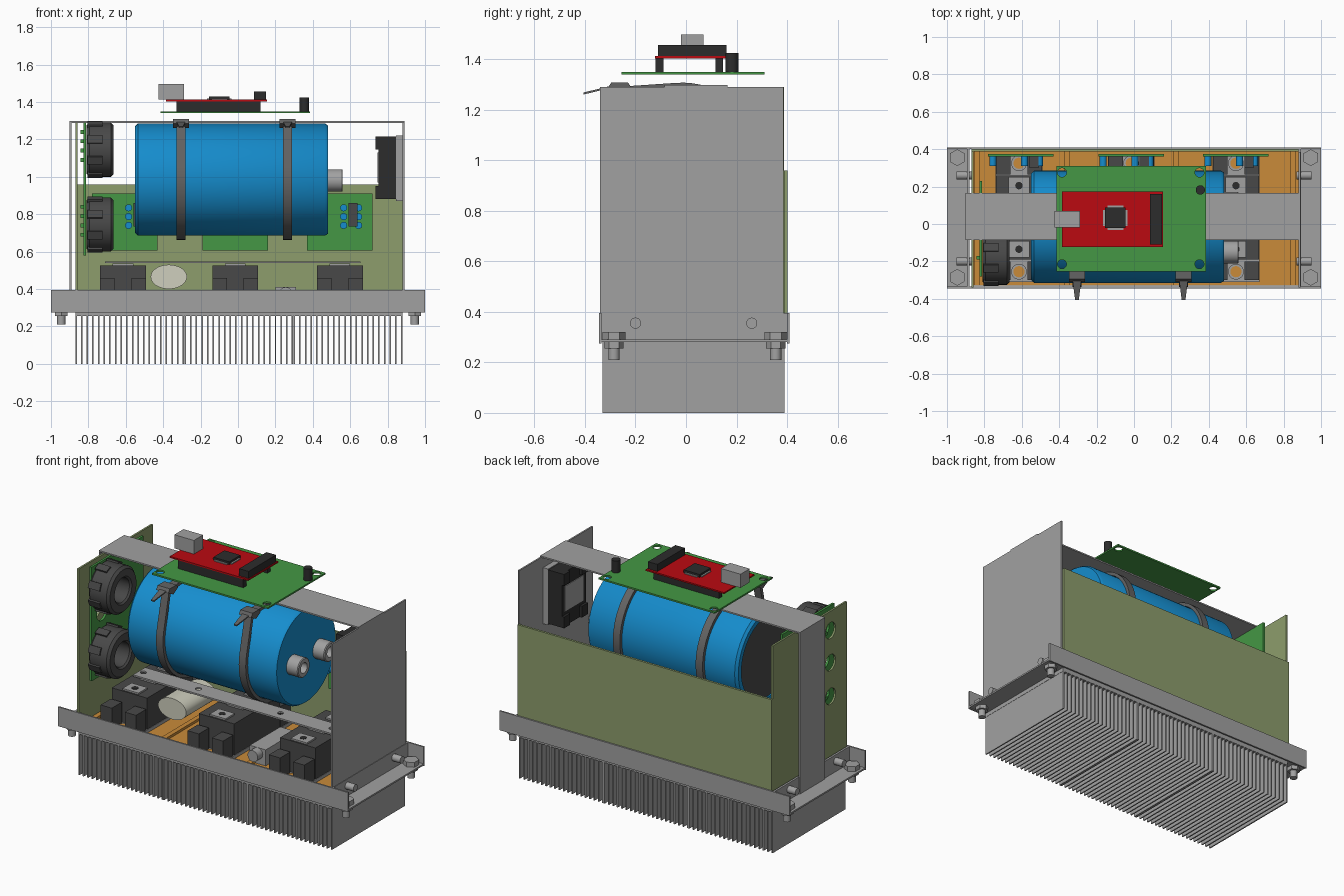
import bpy, bmesh, math
from mathutils import Matrix, Vector

if "Cube" in bpy.data.objects:
    bpy.data.objects.remove(bpy.data.objects["Cube"])


def mat(name, r, g, b):
    m = bpy.data.materials.new(name)
    m.diffuse_color = tuple((c / 255) ** 2.2 for c in (r, g, b)) + (1,)
    m.use_nodes = True
    m.node_tree.nodes["Principled BSDF"].inputs["Base Color"].default_value = m.diffuse_color
    return m


STEEL = mat("steel", 160, 160, 160)
BLACK = mat("black plastic", 48, 48, 48)
DARK = mat("dark plastic", 74, 74, 74)
BAND = mat("tie grey", 100, 100, 100)
BLUE = mat("blue", 28, 140, 205)
OLIVE = mat("olive", 140, 156, 108)
GREEN = mat("green", 70, 150, 70)
RED = mat("red", 185, 18, 24)
COPPER = mat("copper", 200, 138, 60)
CREAM = mat("cream", 205, 205, 188)


def finish(name, bm, m, smooth=False):
    bmesh.ops.recalc_face_normals(bm, faces=bm.faces)
    me = bpy.data.meshes.new(name)
    bm.to_mesh(me)
    bm.free()
    ob = bpy.data.objects.new(name, me)
    bpy.context.collection.objects.link(ob)
    if m:
        me.materials.append(m)
    if smooth:
        bpy.ops.object.select_all(action='DESELECT')
        ob.select_set(True)
        bpy.context.view_layer.objects.active = ob
        bpy.ops.object.shade_smooth_by_angle(angle=math.radians(35))
    return ob


def boxes(name, m, *extents):
    # each extent is (x0, x1, y0, y1, z0, z1)
    bm = bmesh.new()
    for a, b, c, d, e, f in extents:
        M = Matrix.Translation(((a + b) / 2, (c + d) / 2, (e + f) / 2)) @ Matrix.Diagonal((b - a, d - c, f - e, 1))
        bmesh.ops.create_cube(bm, size=1, matrix=M)
    return finish(name, bm, m)


def rod(name, m, start, axis, length, r, sides=32):
    # cylinder from start along +axis
    v = Vector({'x': (1, 0, 0), 'y': (0, 1, 0), 'z': (0, 0, 1)}[axis])
    M = Matrix.Translation(Vector(start) + v * length / 2) @ v.to_track_quat('Z', 'Y').to_matrix().to_4x4()
    bm = bmesh.new()
    bmesh.ops.create_cone(bm, cap_ends=True, segments=sides, radius1=r, radius2=r, depth=length, matrix=M)
    return finish(name, bm, m, sides > 8)


def lathe_x(name, m, profile, y, z, seg=48, closed=False):
    # profile of (x, radius) turned about an axis parallel to x
    bm = bmesh.new()
    rings = [[bm.verts.new((x, y + r * math.cos(2 * math.pi * i / seg), z + r * math.sin(2 * math.pi * i / seg)))
              for i in range(seg)] for x, r in profile]
    pairs = list(zip(rings, rings[1:])) + ([(rings[-1], rings[0])] if closed else [])
    for p, q in pairs:
        for i in range(seg):
            j = (i + 1) % seg
            bm.faces.new((p[i], p[j], q[j], q[i]))
    if not closed:
        bm.faces.new(rings[0])
        bm.faces.new(rings[-1])
    return finish(name, bm, m, True)


def prism_x(name, m, pts, x0, x1):
    # (y, z) outline extruded along x
    bm = bmesh.new()
    f = bm.faces.new([bm.verts.new((x0, y, z)) for y, z in pts])
    g = bmesh.ops.extrude_face_region(bm, geom=[f])['geom']
    bmesh.ops.translate(bm, vec=(x1 - x0, 0, 0), verts=[v for v in g if isinstance(v, bmesh.types.BMVert)])
    return finish(name, bm, m)


def drill(ob, cutters):
    for c in cutters:
        md = ob.modifiers.new("hole", 'BOOLEAN')
        md.operation, md.solver, md.object = 'DIFFERENCE', 'EXACT', c
    bpy.context.view_layer.update()
    me = bpy.data.meshes.new_from_object(ob.evaluated_get(bpy.context.evaluated_depsgraph_get()))
    ob.modifiers.clear()
    ob.data = me
    for c in cutters:
        bpy.data.objects.remove(c)


# Heatsink: base, three fin packs and thick joints between them
boxes("heatsink_base", STEEL, (-.87, .88, -.33, .39, .255, .3))
fins = []
for s in range(3):
    for i in range(20):
        x = -.866 + s * .5833 + i * .0302
        fins.append((x - .004, x + .004, -.33, .39, 0, .26))
boxes("heatsink_fins", STEEL, *fins)
boxes("copper_spreader", COPPER, (-.87, .88, -.33, .39, .3, .31),
      *[(x - .015, x + .015, -.33, .39, .31, .325) for x in (-.84, -.36, .225, .85)])

# Mounting frame: angle rails, end feet and bolts
boxes("front_rail", STEEL, (-1, 1, -.345, -.335, .275, .395))
boxes("back_rail", STEEL, (-1, 1, .4, .41, .275, .395))
for s in (-1, 1):
    lo, hi = sorted((s * .88, s * 1.0))
    boxes("end_foot", STEEL, (lo, hi, -.335, .4, .28, .29))
    lo, hi = sorted((s * .88, s * .893))
    boxes("end_upright", STEEL, (lo, hi, -.335, .4, .28, .395))
    for y in (-.285, .355):
        rod("corner_bolt_head", STEEL, (s * .945, y, .29), 'z', .03, .045, 6)
        rod("corner_bolt_shaft", STEEL, (s * .945, y, .21), 'z', .08, .022, 20)
        rod("corner_nut", STEEL, (s * .945, y, .255), 'z', .025, .038, 6)
    for y in (-.2, .26):
        rod("side_bolt", STEEL, (s * .91 - .04, y, .355), 'x', .08, .022, 20)

# Enclosure: right panel, top strap bent down on the left, olive boards
boxes("right_panel", STEEL, (.88, .89, -.34, .385, .29, 1.29))
boxes("top_strap", STEEL, (-.9, .89, -.085, .165, 1.288, 1.297))
boxes("left_strap", STEEL, (-.9, -.89, -.085, .165, .29, 1.29))
boxes("back_board", OLIVE, (-.87, .88, .387, .401, .3, .96))
left = boxes("left_board", OLIVE, (-.87, -.858, -.34, .387, .3, 1.29))
strip = boxes("left_sensor_board", GREEN, (-.826, -.812, -.28, .23, .58, 1.29))
for ob in (left, strip):
    drill(ob, [rod("cutter", None, (-.95, -.18, z), 'x', .2, .05, 24) for z in (1.17, .97, .76)])
boxes("sensor_board_pins", GREEN, *[(-.842, -.826, -.19, -.17, z, z + .02)
                                    for c in (.68, 1.08) for z in (c, c + .05, c + .1, c + .15)])

# Ring current sensors on the left
for z in (1.145, .745):
    lathe_x("ring_sensor", DARK, [(-.81, .08), (-.81, .13), (-.795, .145), (-.68, .145), (-.665, .13),
                                  (-.665, .085), (-.675, .075), (-.8, .075)], -.18, z, 36, True)
    bm = bmesh.new()
    for k in range(8):
        a = k * math.pi / 4 + .4
        M = Matrix.Translation((-.765, -.18, z)) @ Matrix.Rotation(a, 4, 'X') @ Matrix.Translation((0, 0, .138)) \
            @ Matrix.Diagonal((.08, .045, .03, 1))
        bmesh.ops.create_cube(bm, size=1, matrix=M)
    finish("ring_sensor_lugs", bm, DARK)

# Large blue capacitor with end disc and terminals
CY, CZ = -.015, .985
lathe_x("capacitor_body", BLUE, [(-.535, .25), (-.55, .255), (-.55, .285), (-.535, .3), (.465, .3), (.48, .29)], CY, CZ, 64)
rod("capacitor_end_disc", DARK, (-.545, CY, CZ), 'x', .02, .252, 48)
for y in (-.15, .11):
    lathe_x("capacitor_terminal", STEEL, [(.47, .06), (.555, .06), (.56, .055), (.56, .032), (.52, .032)], y, .98, 32)

# Cable ties: round loop drawn to a corner at the head, plus tail
def loop(r, corner):
    pts = [(CY + r * math.cos(math.radians(a)), CZ + r * math.sin(math.radians(a)))
           for a in [167 + i * 288 / 47 for i in range(48)]]
    return pts + [corner]


outer, inner = loop(.322, (-.275, 1.29)), loop(.302, (-.258, 1.272))
for x in (-.305, .265):
    bm = bmesh.new()
    rows = [[bm.verts.new((x + dx, y, z)) for y, z in pts]
            for pts, dx in ((outer, -.024), (outer, .024), (inner, .024), (inner, -.024))]
    for k in range(4):
        p, q = rows[k], rows[(k + 1) % 4]
        for i in range(len(p)):
            j = (i + 1) % len(p)
            bm.faces.new((p[i], p[j], q[j], q[i]))
    finish("cable_tie_band", bm, BAND, True)
    prism_x("cable_tie_head", BAND, [(-.31, 1.285), (-.295, 1.308), (-.23, 1.308), (-.215, 1.285), (-.26, 1.26)],
            x - .042, x + .042)
    bm = bmesh.new()
    t = [bm.verts.new((x + s * w, y, z + h)) for y, z, w in ((-.29, 1.288, .025), (-.405, 1.26, .01))
         for s, h in ((-1, 0), (1, 0), (1, .008), (-1, .008))]
    bmesh.ops.convex_hull(bm, input=t)
    finish("cable_tie_tail", bm, BAND)

# Power modules with bus bar
for c in (-.615, -.015, .545):
    boxes("module_base", STEEL, (c - .125, c + .125, -.31, .375, .31, .33))
    boxes("module_body", DARK, (c - .122, c + .122, -.19, .26, .33, .525),
          *[(c + a, c + b, y, y + .1, .33, .46) for a, b in ((-.122, -.045), (.045, .122)) for y in (-.3, .265)])
    for y in (-.135, .035, .205):
        boxes("module_terminal", STEEL, (c - .055, c + .055, y - .045, y + .045, .52, .535))
        rod("terminal_hole", BLACK, (c, y, .533), 'z', .004, .02, 16)
    for y in (-.255, .325):
        rod("module_washer", STEEL, (c, y, .33), 'z', .01, .042, 20)
        rod("module_screw", COPPER, (c, y, .335), 'z', .012, .03, 16)
bar = boxes("bus_bar", STEEL, (-.71, .655, -.02, .1, .538, .548))
drill(bar, [rod("cutter", None, (c, .04, .5), 'z', .1, .018, 16) for c in (-.68, -.3, .265, .62)])

# Cream oval capacitor and grey temperature sensor between modules
oval = rod("oval_capacitor", CREAM, (0, -.12, 0), 'y', .3, 1, 40)
for v in oval.data.vertices:
    v.co.x, v.co.z = -.37 + v.co.x * .097, .465 + v.co.z * .065
boxes("sensor_block", STEEL, (.2, .31, -.17, .13, .31, .41))
rod("sensor_nose", STEEL, (.255, -.22, .375), 'y', .06, .035, 20)

# Gate driver boards on the back board
for c in (-.605, -.015, .545):
    boxes("driver_board", GREEN, (c - .175, c + .175, .362, .374, .605, .91))
    for dx in (-.15, .02, .1):
        for z in (.74, .787, .834):
            rod("driver_part", BLUE, (c + dx, .31, z), 'y', .055, .019, 14)
    boxes("driver_connector", DARK, (c + .045, c + .095, .3, .364, .735, .86))

# Contactor on the right panel
boxes("contactor_plate", STEEL, (.845, .88, -.085, .15, .87, 1.22))
boxes("contactor_body", BLACK, (.75, .845, -.085, .15, .88, 1.215),
      *[(.735, .75, y, y + .06, z, z + .07) for y in (-.085, .09) for z in (.88, 1.145)])
boxes("contactor_label", STEEL, (.745, .752, -.06, .125, .97, 1.13))

# Control board stack
board = boxes("control_board", GREEN, (-.415, .385, -.255, .31, 1.34, 1.35))
drill(board, [rod("cutter", None, (x, y, 1.3), 'z', .1, .024, 20) for x in (-.385, .35) for y in (-.215, .275)])
boxes("board_headers", BLACK, (-.33, .12, -.12, -.09, 1.35, 1.405), (-.33, .12, .117, .147, 1.35, 1.405))
boxes("red_board", RED, (-.385, .155, -.122, .175, 1.403, 1.412))
boxes("processor_chip", BLACK, (-.155, -.045, -.022, .088, 1.412, 1.43))
boxes("chip_pins", STEEL, (-.165, -.035, -.01, .076, 1.412, 1.418), (-.143, -.057, -.032, .098, 1.412, 1.418))
boxes("edge_connector", BLACK, (.085, .15, -.11, .16, 1.412, 1.456))
boxes("data_port", STEEL, (-.425, -.29, -.02, .07, 1.412, 1.497))
rod("small_capacitor", BLACK, (.355, .182, 1.35), 'z', .075, .025, 20)
